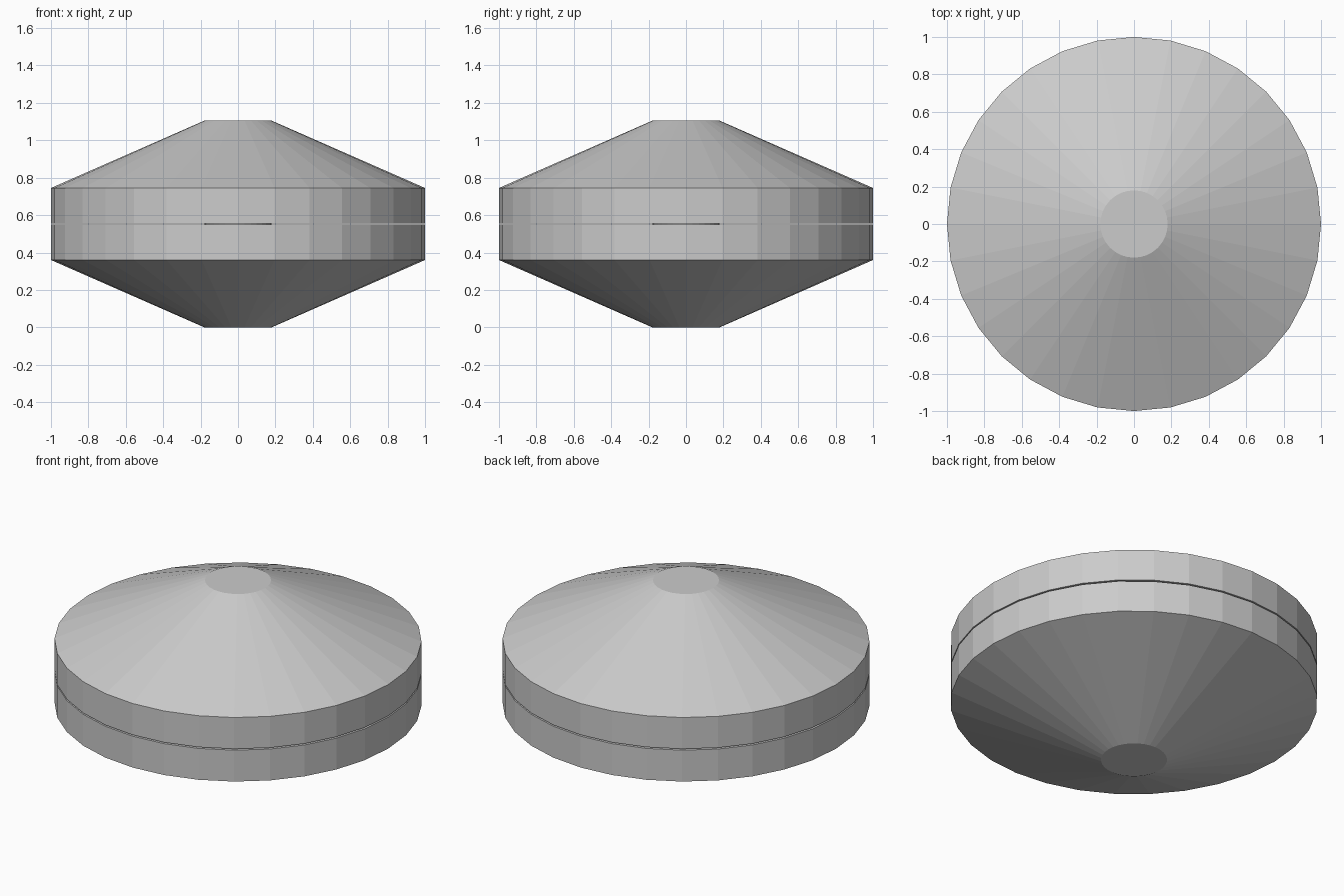
import bpy, bmesh, math

if "Cube" in bpy.data.objects:
    bpy.data.objects.remove(bpy.data.objects["Cube"])

SIDES = 32
HEIGHT = 1.105
GAP = 0.008
MID = HEIGHT / 2


def lathe(name, profile):
    """Closed, flat-faced solid of revolution from (radius, z) points, low to high."""
    bm = bmesh.new()
    rings = []
    for r, z in profile:
        rings.append([bm.verts.new((r * math.cos(2 * math.pi * i / SIDES),
                                    r * math.sin(2 * math.pi * i / SIDES), z))
                      for i in range(SIDES)])
    for a, b in zip(rings, rings[1:]):
        for i in range(SIDES):
            j = (i + 1) % SIDES
            bm.faces.new((a[i], a[j], b[j], b[i]))
    bm.faces.new(rings[0][::-1])
    bm.faces.new(rings[-1])
    mesh = bpy.data.meshes.new(name)
    bm.to_mesh(mesh)
    bm.free()
    obj = bpy.data.objects.new(name, mesh)
    bpy.context.collection.objects.link(obj)
    return obj


# Two matching halves: small flat cap, sloped cone, straight rim
half = [(0.18, 0), (1.0, 0.36), (1.0, MID - GAP / 2)]
lathe("lower_half", half)
lathe("upper_half", [(r, HEIGHT - z) for r, z in reversed(half)])

# Short axle bridging the thin string gap
lathe("axle", [(0.18, MID - GAP / 2), (0.18, MID + GAP / 2)])
